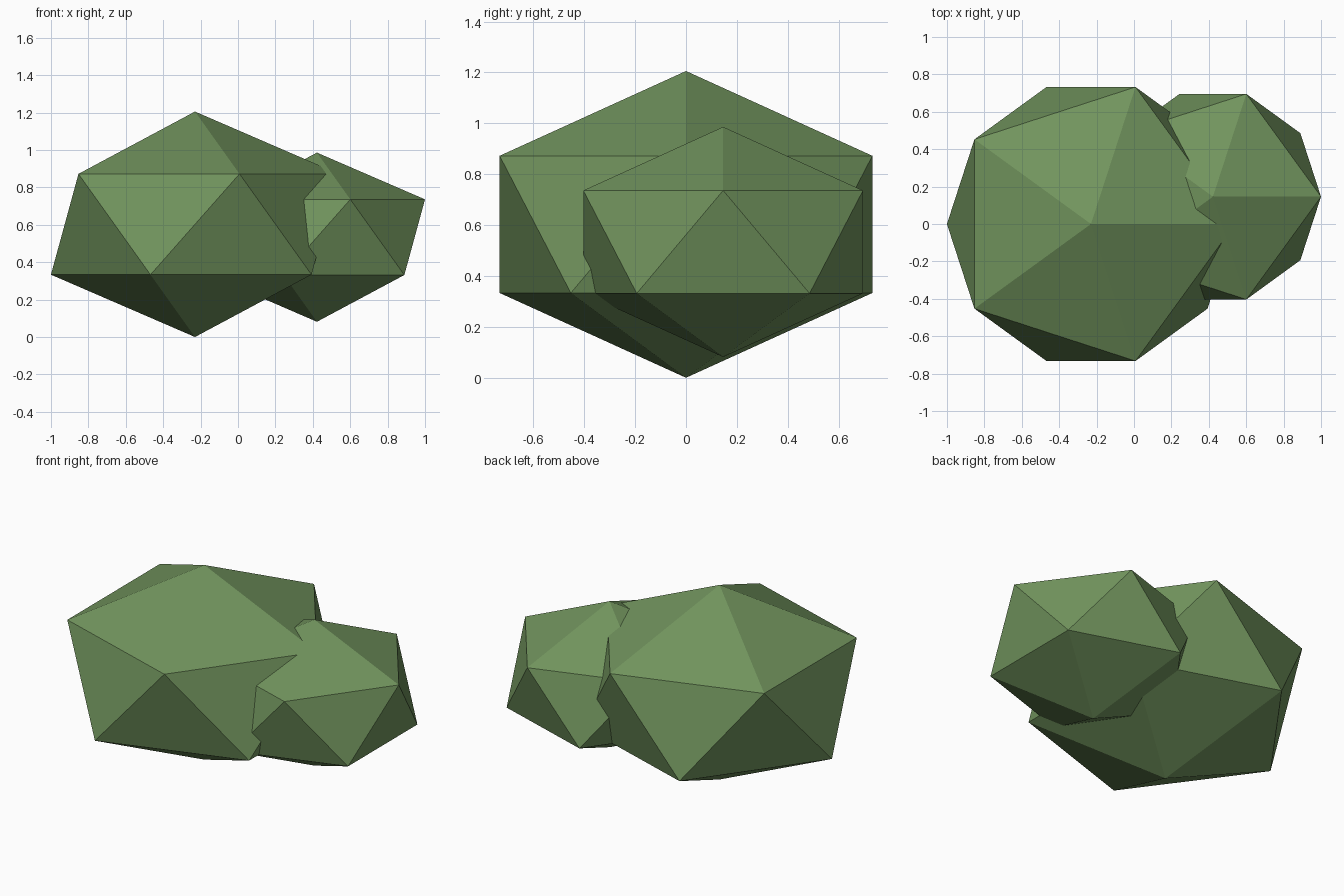
import bpy

if "Cube" in bpy.data.objects:
    bpy.data.objects.remove(bpy.data.objects["Cube"])

# Single leaf colour
leaf = bpy.data.materials.new("leaf green")
leaf.diffuse_color = (0.165, 0.295, 0.11, 1.0)
leaf.use_nodes = True
leaf.node_tree.nodes["Principled BSDF"].inputs["Base Color"].default_value = leaf.diffuse_color


def clump(name, radius, centre):
    """Flat-faced icosahedron, squashed to 70% height."""
    bpy.ops.mesh.primitive_ico_sphere_add(subdivisions=1, radius=1, location=centre)
    ob = bpy.context.object
    ob.name = name
    ob.scale = (radius, radius, radius * 0.7)
    bpy.ops.object.transform_apply(location=False, rotation=False, scale=True)
    ob.data.materials.append(leaf)
    return ob


# Two overlapping foliage clumps of the bush
clump("large_bush_clump", 0.861, (-0.23, 0, 0.603))
clump("small_bush_clump", 0.646, (0.422, 0.146, 0.534))
